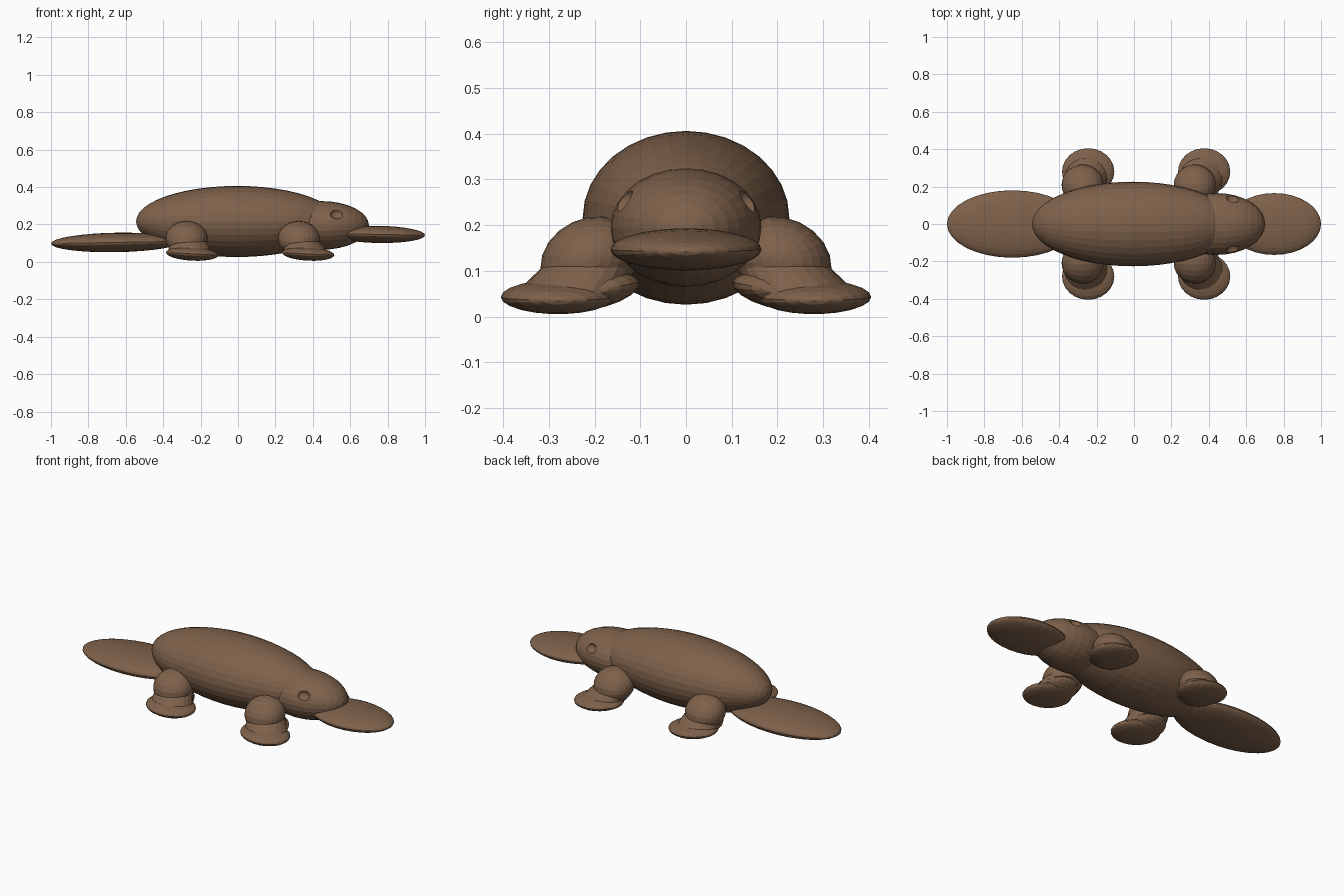
import bpy
from math import radians
from mathutils import Matrix, Vector, Euler

if "Cube" in bpy.data.objects:
    bpy.data.objects.remove(bpy.data.objects["Cube"])

fur = bpy.data.materials.new("brown_fur")
fur.diffuse_color = (0.21, 0.121, 0.07, 1)
fur.use_nodes = True
fur.node_tree.nodes["Principled BSDF"].inputs["Base Color"].default_value = fur.diffuse_color


def ellipsoid(name, centre, radii, rot=(0, 0, 0), segments=28, rings=16):
    """Faceted ellipsoid whose poles lie along x."""
    bpy.ops.mesh.primitive_uv_sphere_add(segments=segments, ring_count=rings, radius=1)
    ob = bpy.context.object
    ob.name = name
    turn = Euler([radians(a) for a in rot]).to_matrix().to_4x4()
    ob.data.transform(Matrix.Translation(Vector(centre)) @ turn
                      @ Matrix.Diagonal((*radii, 1))
                      @ Matrix.Rotation(radians(90), 4, 'Y'))
    ob.data.materials.append(fur)
    return ob


def ankle(name, bottom, top, r_bottom, r_top):
    """Flared cone leaning from the foot up into the leg."""
    bpy.ops.mesh.primitive_cone_add(vertices=22, radius1=1, radius2=1, depth=1)
    ob = bpy.context.object
    ob.name = name
    for v in ob.data.vertices:
        base, r = (bottom, r_bottom) if v.co.z < 0 else (top, r_top)
        v.co = Vector(base) + Vector((v.co.x * r, v.co.y * r, 0))
    ob.data.materials.append(fur)


# body, bill and tail
ellipsoid("body", (-0.005, 0, 0.216), (0.54, 0.226, 0.19), segments=32, rings=24)
ellipsoid("bill", (0.75, 0, 0.147), (0.25, 0.165, 0.046), (0, 1, 0))
ellipsoid("tail", (-0.65, 0, 0.104), (0.35, 0.18, 0.052), (0, -1, 0))

# head with an eye socket cut into each side
head = ellipsoid("head", (0.445, 0, 0.195), (0.255, 0.165, 0.13))
for side in (-1, 1):
    cutter = ellipsoid("eye_cutter", (0.53, side * 0.144, 0.258), (0.036, 0.034, 0.03),
                       segments=16, rings=10)
    cut = head.modifiers.new("eye_socket", 'BOOLEAN')
    cut.operation = 'DIFFERENCE'
    cut.solver = 'EXACT'
    cut.object = cutter
    cutter.hide_render = True
    cutter.hide_set(True)

# legs and webbed feet, splayed outwards
for label, x, foot_x in (("front", 0.325, 0.375), ("rear", -0.275, -0.245)):
    for side, s in (("right", -1), ("left", 1)):
        ellipsoid(f"{label}_{side}_leg", (x, s * 0.21, 0.125), (0.112, 0.112, 0.09),
                  (s * -25, 0, 0), 20, 14)
        ankle(f"{label}_{side}_ankle", (foot_x - 0.012, s * 0.255, 0.052),
              (x + 0.008, s * 0.21, 0.115), 0.117, 0.098)
        ellipsoid(f"{label}_{side}_foot", (foot_x, s * 0.28, 0.043), (0.14, 0.125, 0.037),
                  (0, 3, 0), 22, 12)
        # inner heel running under the body
        ellipsoid(f"{label}_{side}_heel", (foot_x - 0.02, s * 0.2, 0.055), (0.1, 0.1, 0.038),
                  (s * -12, 0, 0), 18, 10)
